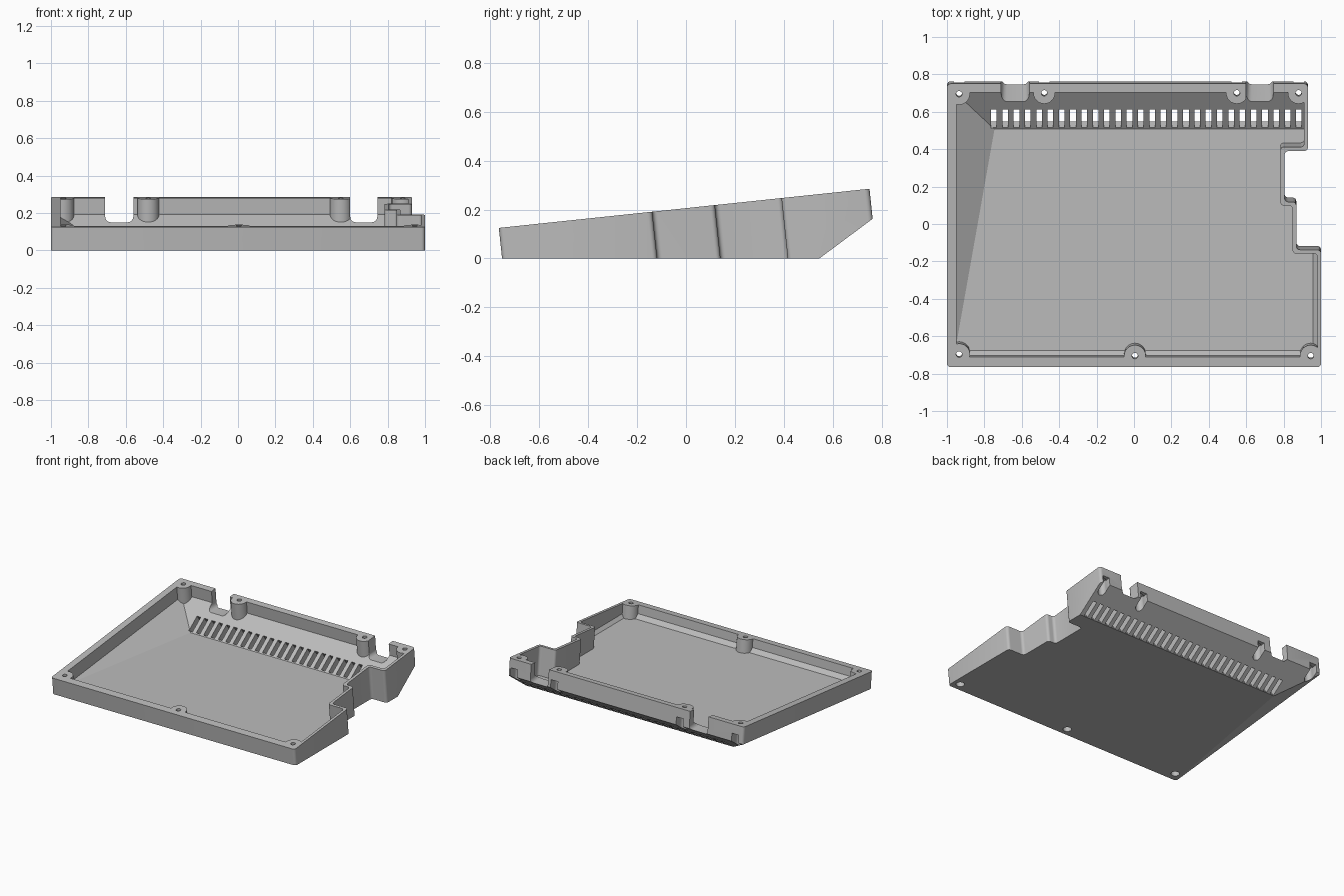
import bpy, bmesh, math
from mathutils import Vector, Matrix

old = bpy.data.objects.get("Cube")
if old:
    bpy.data.objects.remove(old, do_unlink=True)

SLOPE = 0.1056                                   # tilt of the rim plane
UP = Vector((0, -SLOPE, 1)).normalized()         # rim normal
FLOOR = 0.04                                     # floor thickness


def rim(x, y):
    return Vector((x, y, 0.2058 + SLOPE * y))


def finish(name, bm):
    bmesh.ops.recalc_face_normals(bm, faces=bm.faces)
    mesh = bpy.data.meshes.new(name)
    bm.to_mesh(mesh)
    bm.free()
    ob = bpy.data.objects.new(name, mesh)
    bpy.context.scene.collection.objects.link(ob)
    return ob


def prism(name, plan, up, down, radius):
    """Plan outline on the rim plane, extruded along the rim normal."""
    bm = bmesh.new()
    top = [bm.verts.new(rim(*p) + UP * up) for p in plan]
    low = [bm.verts.new(rim(*p) - UP * down) for p in plan]
    bm.faces.new(top)
    bm.faces.new(low[::-1])
    for i in range(len(plan)):
        j = (i + 1) % len(plan)
        bm.faces.new((top[j], top[i], low[i], low[j]))
    corners = [bm.edges.get((a, b)) for a, b in zip(top, low)]
    bmesh.ops.bevel(bm, geom=corners, offset=radius, segments=4,
                    profile=0.5, affect='EDGES')
    return finish(name, bm)


def boxes(name, centres, size, rot=Matrix()):
    bm = bmesh.new()
    scale = Matrix.Diagonal((*size, 1))
    for c in centres:
        bmesh.ops.create_cube(bm, size=1, matrix=Matrix.Translation(c) @ rot @ scale)
    return finish(name, bm)


def pins(name, spots, radius, start, length):
    """Cylinders along the rim normal, starting at a height above the rim."""
    bm = bmesh.new()
    rot = UP.to_track_quat('Z', 'Y').to_matrix().to_4x4()
    for x, y in spots:
        mid = rim(x, y) + UP * (start - length / 2)
        bmesh.ops.create_cone(bm, cap_ends=True, segments=24, radius1=radius,
                              radius2=radius, depth=length,
                              matrix=Matrix.Translation(mid) @ rot)
    return finish(name, bm)


def subtract(ob, cutter):
    cutter.hide_render = True
    mod = ob.modifiers.new("cut", 'BOOLEAN')
    mod.operation = 'DIFFERENCE'
    mod.solver = 'EXACT'
    mod.object = cutter
    bpy.context.view_layer.update()
    graph = bpy.context.evaluated_depsgraph_get()
    mesh = bpy.data.meshes.new_from_object(ob.evaluated_get(graph))
    ob.modifiers.clear()
    ob.data = mesh
    bpy.data.objects.remove(cutter, do_unlink=True)


def slice_off(ob, point, normal):
    """Remove everything beyond a plane."""
    n = Vector(normal).normalized()
    rot = n.to_track_quat('Z', 'Y').to_matrix().to_4x4()
    subtract(ob, boxes("slice_cutter", [Vector(point) + n * 2], (6, 6, 4), rot))


# Shared underside planes: back ramp and left corner ramp
ramp_n = Vector((0, 0.16, -0.215)).normalized()
ramp_p = Vector((0, 0.545, 0))
side_p = Vector((-1, -0.75, 0))
side_n = (Vector((0, 1.51, 0.16)).cross(Vector((0.23, 1.295, 0)))).normalized()

# Outer body
case = prism("case_shell", [(-1, -0.765), (1, -0.765), (1, -0.138), (0.868, -0.138),
                            (0.868, 0.118), (0.805, 0.118), (0.805, 0.39),
                            (0.93, 0.39), (0.93, 0.75), (-1, 0.75)], 0, 0.6, 0.02)
slice_off(case, (0, 0, 0), (0, 0, -1))
slice_off(case, ramp_p, ramp_n)
slice_off(case, side_p, side_n)

# Hollow interior, with the screw bosses left standing
cavity = prism("cavity", [(-0.95, -0.71), (0.98, -0.71), (0.98, -0.158), (0.848, -0.158),
                          (0.848, 0.098), (0.783, 0.098), (0.783, 0.412),
                          (0.91, 0.412), (0.91, 0.703), (-0.95, 0.703)], 0.2, 0.6, 0.018)
slice_off(cavity, (0, 0, FLOOR), (0, 0, -1))
slice_off(cavity, ramp_p - ramp_n * 0.055, ramp_n)
slice_off(cavity, side_p - side_n * 0.05, side_n)
slice_off(cavity, (0, -0.675, FLOOR), (0, -1, -1))
slice_off(cavity, (0.958, 0, FLOOR), (1, 0, -1))

back_screws = [(-0.935, 0.695), (-0.48, 0.70), (0.55, 0.70), (0.88, 0.70)]
front_screws = [(-0.935, -0.697), (0.005, -0.705), (0.945, -0.705)]
screws = back_screws + front_screws
subtract(cavity, pins("bosses", screws, 0.058, 0.4, 1.2))
subtract(case, cavity)

# Cable notches in the back wall, rounded at the bottom
for left, right in ((-0.71, -0.56), (0.60, 0.745)):
    notch = boxes("notch", [((left + right) / 2, 0.75, 0.35)], (right - left, 0.3, 0.4))
    bm = bmesh.new()
    bm.from_mesh(notch.data)
    low = [e for e in bm.edges if all(v.co.z < 0.2 for v in e.verts)
           and abs(e.verts[0].co.x - e.verts[1].co.x) < 0.01]
    bmesh.ops.bevel(bm, geom=low, offset=0.03, segments=4, profile=0.5, affect='EDGES')
    bm.to_mesh(notch.data)
    bm.free()
    subtract(case, notch)

# Row of vent slots through the back ramp
ramp_rot = Matrix.Rotation(math.atan2(0.16, 0.215), 4, 'X')
slot_y = 0.563
slot_z = FLOOR + (slot_y - 0.507) * 0.16 / 0.215
slots = [(-0.749 + i * 0.0604, slot_y, slot_z) for i in range(28)]
subtract(case, boxes("vent_slots", slots, (0.03, 0.12, 0.2), ramp_rot))

# Screw holes, and wider pockets from below (the back ones open rearward)
subtract(case, pins("screw_holes", screws, 0.016, 0.1, 0.6))
subtract(case, pins("screw_pockets", screws, 0.029, -0.06, 0.5))
tilt = Matrix.Rotation(math.atan(SLOPE), 4, 'X')
pocket_mids = [rim(x, y) + Vector((0, 0.06, 0)) - UP * 0.21 for x, y in back_screws]
subtract(case, boxes("pocket_openings", pocket_mids, (0.056, 0.12, 0.3), tilt))

# Material and shading
grey = bpy.data.materials.new("matte_grey")
grey.use_nodes = True
colour = (0.5, 0.5, 0.5, 1)
grey.diffuse_color = colour
grey.node_tree.nodes["Principled BSDF"].inputs["Base Color"].default_value = colour
case.data.materials.clear()
case.data.materials.append(grey)
for poly in case.data.polygons:
    poly.material_index = 0
case.data.name = "case_shell"
bpy.ops.object.select_all(action='DESELECT')
case.select_set(True)
bpy.context.view_layer.objects.active = case
bpy.ops.object.shade_smooth_by_angle(angle=math.radians(30))
